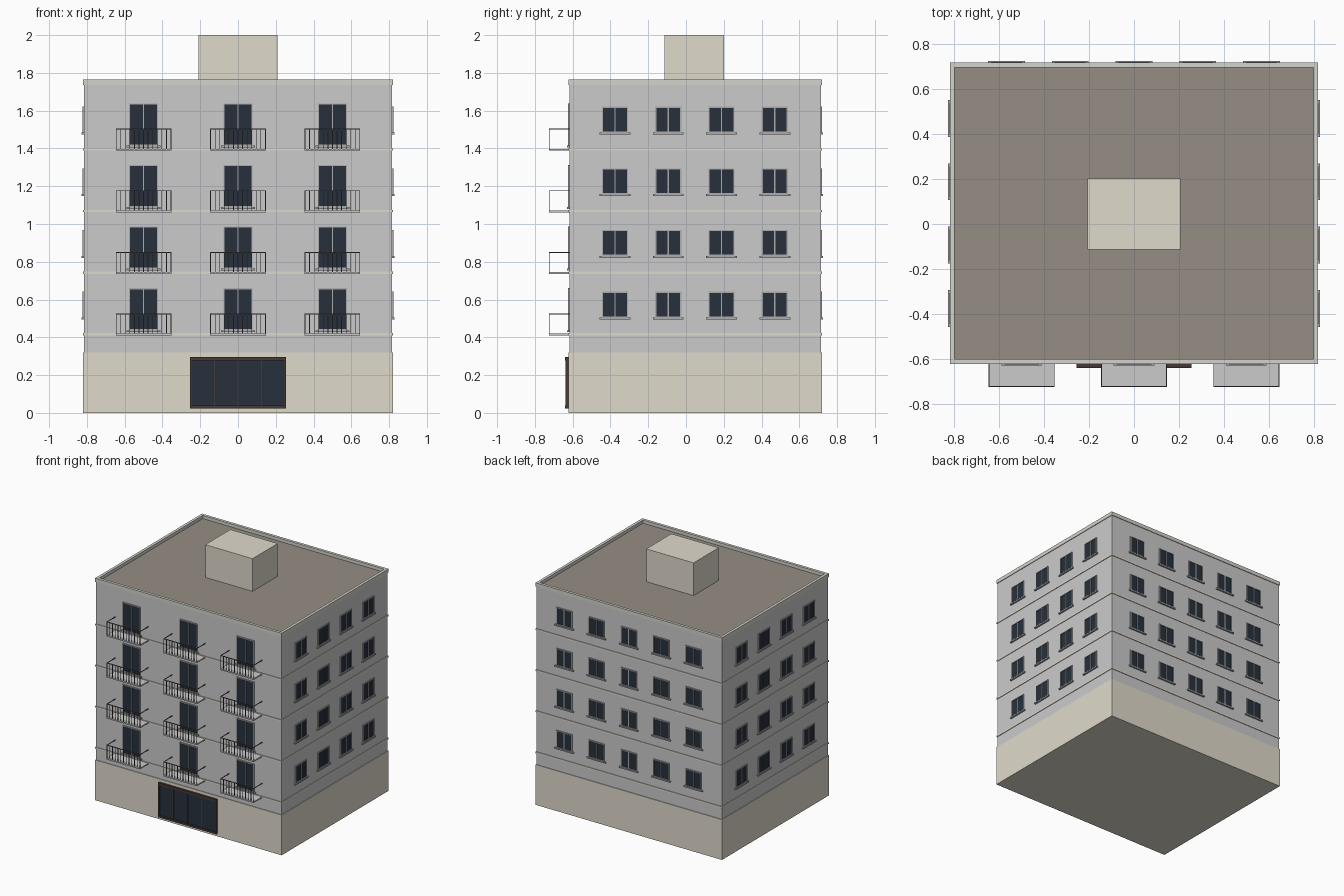
import bpy, bmesh, math
from mathutils import Matrix, Vector

if "Cube" in bpy.data.objects:
    bpy.data.objects.remove(bpy.data.objects["Cube"])

def mat(name, rgb):
    m = bpy.data.materials.new(name)
    m.diffuse_color = (*rgb, 1)
    m.use_nodes = True
    m.node_tree.nodes["Principled BSDF"].inputs["Base Color"].default_value = m.diffuse_color
    return m

CREAM = mat("cream_stone", (0.74, 0.70, 0.60))
TRIM = mat("pale_trim", (0.66, 0.66, 0.61))
ROOF = mat("roof_brown", (0.30, 0.27, 0.23))
GLASS = mat("dark_glass", (0.02, 0.03, 0.045))
BROWN = mat("dark_frame", (0.06, 0.04, 0.035))
RAIL = mat("rail_metal", (0.13, 0.13, 0.13))
FRAME = mat("window_frame", (0.42, 0.42, 0.42))

class Part:
    """Collects boxes into one named mesh."""
    def __init__(self, name, material=None):
        self.name, self.material, self.bm = name, material, bmesh.new()

    def box(self, lo, hi, M=Matrix()):
        lo, hi = Vector(lo), Vector(hi)
        c, s = (lo + hi) / 2, hi - lo
        bmesh.ops.create_cube(self.bm, size=1, matrix=M @ Matrix.Translation(c) @ Matrix.Diagonal((*s, 1)))
        return self

    def done(self):
        me = bpy.data.meshes.new(self.name)
        self.bm.to_mesh(me)
        self.bm.free()
        ob = bpy.data.objects.new(self.name, me)
        bpy.context.collection.objects.link(ob)
        if self.material:
            me.materials.append(self.material)

W, Y0, Y1 = 0.815, -0.618, 0.714      # wall planes
E = 0.005                             # projection of base and trim
FLOOR, STEP, N = 0.41, 0.3263, 4      # first band height and storey height

# Main masses
Part("ground_floor", CREAM).box((-W - E, Y0 - E, 0), (W + E, Y1 + E, 0.32)).done()
Part("upper_walls").box((-W, Y0, 0.32), (W, Y1, 1.735)).done()
Part("roof_deck", ROOF).box((-W + .01, Y0 + .01, 1.725), (W - .01, Y1 - .01, 1.74)).done()
Part("roof_house", CREAM).box((-0.208, -0.114, 1.735), (0.208, 0.202, 2.0)).done()

# Parapet ring
p, t = Part("parapet", TRIM), 0.022
for s in (-1, 1):
    a, b = sorted((s * (W + E), s * (W + E - t)))
    p.box((a, Y0 - E, 1.735), (b, Y1 + E, 1.765))
p.box((-W - E + t, Y0 - E, 1.735), (W + E - t, Y0 - E + t, 1.765))
p.box((-W - E + t, Y1 + E - t, 1.735), (W + E - t, Y1 + E, 1.765))
p.done()

# Floor bands
p = Part("floor_bands", CREAM)
for i in range(N):
    z = FLOOR + i * STEP
    p.box((-W - E, Y0 - E, z), (W + E, Y1 + E, z + 0.012))
p.done()

# Windows: local x along wall, local -y outwards, local z up from the sill
glass, frames, sills = Part("window_glass", GLASS), Part("window_frames", FRAME), Part("window_sills", FRAME)

def window(M, w, h):
    f, d, x = 0.006, 0.007, w / 2
    glass.box((-x + f, -0.003, f), (x - f, 0.004, h - f), M)
    for a, b in ((-x, -x + f), (-f / 2, f / 2), (x - f, x)):
        frames.box((a, -d, 0), (b, 0.004, h), M)
    for a, b in ((0, f), (h - f, h)):
        frames.box((-x, -d, a), (x, 0.004, b), M)
    sills.box((-x - 0.013, -0.0125, -0.01), (x + 0.013, 0.004, 0), M)

def place(x, y, z, deg):
    return Matrix.Translation((x, y, z)) @ Matrix.Rotation(math.radians(deg), 4, 'Z')

COLS = (-0.5, 0, 0.5)
for i in range(N):
    z = i * STEP
    for x in COLS:
        window(place(x, Y0, 0.437 + z, 0), 0.155, 0.223)
    for k in range(5):
        window(place(-0.568 + 0.284 * k, Y1, 0.505 + z, 180), 0.138, 0.137)
    for k in range(4):
        y = -0.376 + 0.282 * k
        window(place(W, y, 0.505 + z, 90), 0.138, 0.137)
        window(place(-W, y, 0.505 + z, -90), 0.138, 0.137)
for p in (glass, frames, sills):
    p.done()

# Balconies: slab, front balusters and open side rails
slabs, rails = Part("balcony_slabs"), Part("balcony_rails", RAIL)
YF, HW, r = -0.7265, 0.147, 0.004
for i in range(N):
    z = FLOOR - 0.001 + i * STEP
    top = z + 0.117
    for x in COLS:
        slabs.box((x - HW, YF, z), (x + HW, Y0 + .002, z + 0.01))
        rails.box((x - HW, YF, top - 0.005), (x + HW, YF + 0.005, top))
        for s in (-1, 1):
            xs = x + s * (HW - r / 2)
            rails.box((xs - r / 2, YF, top - 0.005), (xs + r / 2, Y0, top))
        for k in range(13):
            xb = x + (HW - r / 2) * (k / 6 - 1)
            rails.box((xb - r / 2, YF, z + 0.01), (xb + r / 2, YF + r, top - 0.005))
slabs.done()
rails.done()

# Entrance: four glass panels in a dark frame
YE = Y0 - E
Part("entrance_glass", GLASS).box((-0.245, YE - 0.009, 0.035), (0.245, YE + .005, 0.28)).done()
p = Part("entrance_frame", BROWN)
for z0, z1 in ((0.022, 0.038), (0.278, 0.297)):
    p.box((-0.255, YE - 0.017, z0), (0.255, YE + .005, z1))
for k in range(5):
    x, h = -0.25 + 0.125 * k, 0.005 if k in (0, 4) else 0.003
    p.box((x - h, YE - 0.015, 0.03), (x + h, YE + .005, 0.285))
p.done()
